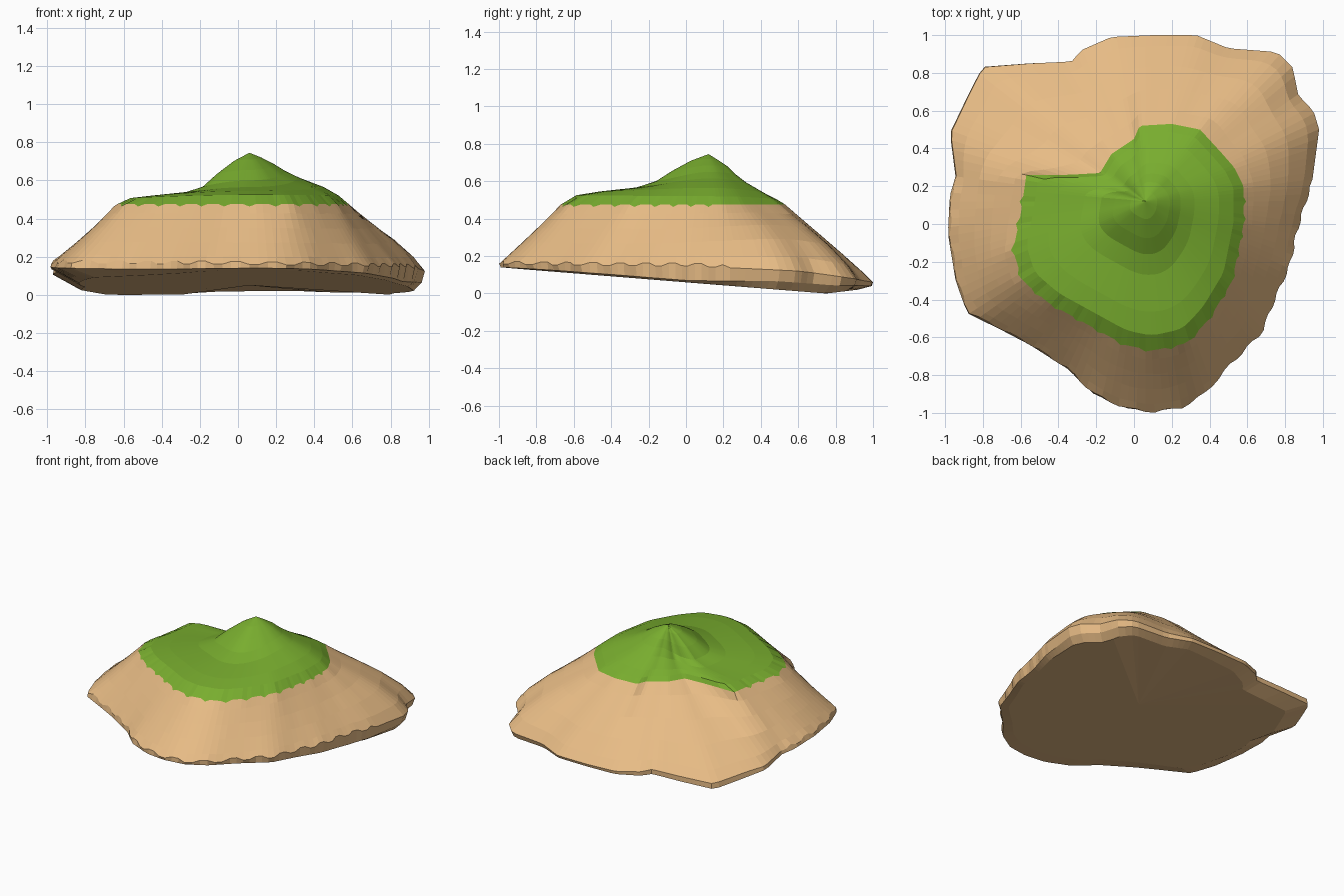
import bpy, math
from mathutils import Vector

if "Cube" in bpy.data.objects:
    bpy.data.objects.remove(bpy.data.objects["Cube"])

CX, CY, N = 0.06, 0.12, 144

# Outlines seen from above, counterclockwise
RIM = [(.98,.5),(.94,.2),(.87,-.03),(.83,-.22),(.75,-.4),(.68,-.58),(.52,-.74),(.38,-.9),
       (.25,-.98),(.1,-1),(-.05,-.98),(-.22,-.9),(-.35,-.77),(-.55,-.64),(-.7,-.56),(-.88,-.47),
       (-.94,-.3),(-.98,-.05),(-.97,.15),(-.94,.25),(-.97,.48),(-.88,.67),(-.8,.83),(-.55,.85),
       (-.33,.86),(-.28,.92),(-.12,.99),(.1,1),(.33,1),(.5,.93),(.76,.91),(.84,.83),(.87,.68),(.95,.6)]
GRASS = [(.58,0),(.58,.2),(.53,.3),(.46,.38),(.35,.5),(.2,.53),(.03,.52),(0,.45),(-.12,.37),
         (-.18,.27),(-.35,.26),(-.57,.26),(-.6,.05),(-.64,-.14),(-.59,-.3),(-.45,-.42),
         (-.25,-.53),(-.05,-.64),(.1,-.67),(.28,-.63),(.4,-.5),(.52,-.3)]

# Hill heights at fractions of the grass radius: right, back, left, front
HILL = [(.9, (.52,.50,.505,.525)), (.75, (.565,.53,.515,.545)), (.5, (.615,.59,.53,.565)),
        (.36, (.65,.635,.56,.60)), (.25, (.685,.68,.63,.655)), (.12, (.72,.715,.70,.71))]


def material(name, rgb):
    m = bpy.data.materials.new(name)
    m.diffuse_color = (*rgb, 1)
    m.use_nodes = True
    m.node_tree.nodes["Principled BSDF"].inputs["Base Color"].default_value = m.diffuse_color
    return m


def radius(outline, a):
    """Distance from the hill centre to the outline at angle a."""
    dx, dy = math.cos(a), math.sin(a)
    best = 0
    for (x0, y0), (x1, y1) in zip(outline, outline[1:] + outline[:1]):
        ex, ey = x1 - x0, y1 - y0
        det = ex * dy - ey * dx
        if abs(det) < 1e-9:
            continue
        px, py = x0 - CX, y0 - CY
        s = (dx * py - dy * px) / det
        t = (ex * py - ey * px) / det
        if -1e-6 <= s <= 1 + 1e-6:
            best = max(best, t)
    return best


def lerp_table(table, v):
    for (a, p), (b, q) in zip(table, table[1:]):
        if v <= b:
            return p + (q - p) * max(0, v - a) / (b - a)
    return table[-1][1]


def hill_z(vals, a):
    q = (a % math.tau) / (math.pi / 2)
    k = int(q) % 4
    w = math.sin((q - int(q)) * math.pi / 2) ** 2
    return vals[k] * (1 - w) + vals[(k + 1) % 4] * w


def shoulder(a):
    """Weight of the bulge towards the right back corner."""
    return max(0, math.cos(a - .6)) ** 6


def at(a, r, z):
    return Vector((CX + math.cos(a) * r, CY + math.sin(a) * r, z))


def smooth(ring, n):
    """Average each point with its n neighbours on both sides."""
    return [sum((ring[(i + k) % N] for k in range(-n, n + 1)), Vector()) / (2 * n + 1)
            for i in range(N)]


def loft(name, rings, mat, tip=None, flip=False):
    """Skin rings listed from the outside in, with an optional end point."""
    verts = [v for ring in rings for v in ring]
    faces = []
    for k in range(len(rings) - 1):
        for i in range(N):
            j = (i + 1) % N
            faces.append((k*N + i, k*N + j, (k+1)*N + j, (k+1)*N + i))
    if tip is not None:
        verts.append(tip)
        base = (len(rings) - 1) * N
        faces += [(base + i, base + (i + 1) % N, len(verts) - 1) for i in range(N)]
    if flip:
        faces = [f[::-1] for f in faces]
    me = bpy.data.meshes.new(name)
    me.from_pydata(verts, [], faces)
    me.materials.append(mat)
    ob = bpy.data.objects.new(name, me)
    bpy.context.collection.objects.link(ob)


sand = material("sand", (.80, .50, .235))
green = material("grass green", (.19, .42, .028))

angles = [math.tau * i / N for i in range(N)]
rim_r = [radius(RIM, a) for a in angles]
grass_r = [radius(GRASS, a) for a in angles]

# Rim, chipped along its upper edge at the front, and the flat tilted base
low, top, under = [], [], []
for i, (a, r) in enumerate(zip(angles, rim_r)):
    p = at(a, r, 0)
    chip = .01 if p.y < .2 and i % 4 > 1 else 0
    zl = lerp_table([(-1, .14), (0, .105), (.5, .085), (.8, .05), (1, .04)], p.y)
    zl -= .04 * p.x * (1 - abs(p.y))
    zt = lerp_table([(-1, .16), (0, .155), (.3, .135), (.6, .115), (1, .06)], p.y) - .01 * p.x
    low.append(at(a, r * (.993 - .012 * math.cos(a)), zl))
    top.append(at(a, r - chip, zt + chip * 1.5 + .015 * shoulder(a)))
    u = at(a, r * (.9 + .04 * math.cos(a)), 0)
    u.z = max(.06 - .08 * u.y, (u.y - .75) * .12, 0)
    under.append(u)

# Grass edge, ragged at the front, sliding along the slope
edge = []
for i, (a, r, t) in enumerate(zip(angles, grass_r, top)):
    e = at(a, r, .476)
    edge.append(e.lerp(t, .04) if i % 4 == 0 and e.y < .15 else e)

# Sand slope with a bulging shoulder
mids = []
for f, n, lift in ((.12, 1, .035), (.35, 2, .05), (.6, 2, .035), (.85, 1, .01)):
    ring = smooth([t.lerp(e, f) for t, e in zip(top, edge)], n)
    mids.append([v + Vector((0, 0, lift * shoulder(a))) for v, a in zip(ring, angles)])

hill = [smooth([at(a, r * f, hill_z(v, a)) for a, r in zip(angles, grass_r)], 1 if f > .8 else 3)
        for f, v in HILL]

loft("sand_slope", [low, top] + mids + [edge], sand)
loft("grass_hill", [edge] + hill, green, tip=(CX, CY, .745))
loft("underside", [low, under], sand, tip=(CX, CY, .05), flip=True)
